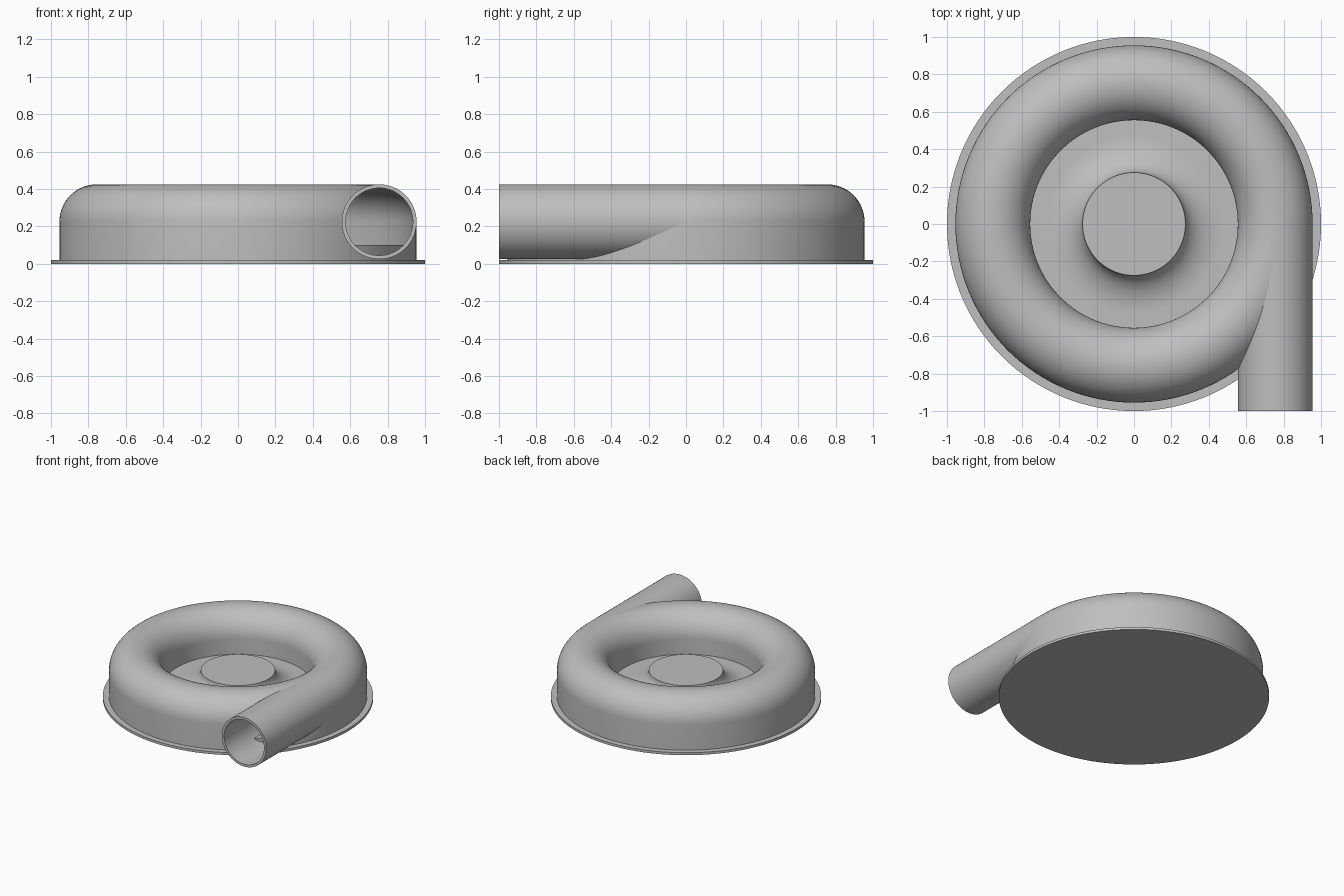
import bpy
import bmesh
from math import sin, cos, pi, radians
from mathutils import Matrix, Vector

cube = bpy.data.objects.get("Cube")
if cube:
    bpy.data.objects.remove(cube, do_unlink=True)

GREY = (0.52, 0.52, 0.52, 1.0)
grey = bpy.data.materials.new("plain grey")
grey.use_nodes = True
grey.diffuse_color = GREY
grey.node_tree.nodes["Principled BSDF"].inputs["Base Color"].default_value = GREY

RING, TUBE, MID = 0.755, 0.2, 0.225    # volute radius, tube radius, axis height
WALL, BASE, FLOOR = 0.02, 0.02, 0.1


def arc(cx, cz, rx, rz, start, end, steps):
    """Points on an elliptical arc, angles in degrees."""
    angles = [radians(start + (end - start) * i / steps) for i in range(steps + 1)]
    return [(cx + rx * cos(a), cz + rz * sin(a)) for a in angles]


def revolve(name, profile, closed, matrix=None, steps=128):
    """Spin an (r, z) profile about z into a solid."""
    bm = bmesh.new()
    verts = [bm.verts.new((r, 0, z)) for r, z in profile]
    pairs = list(zip(verts, verts[1:]))
    if closed:
        pairs.append((verts[-1], verts[0]))
    edges = [bm.edges.new(p) for p in pairs]
    bmesh.ops.spin(bm, geom=verts + edges, cent=(0, 0, 0), axis=(0, 0, 1),
                   angle=2 * pi, steps=steps, use_merge=True)
    bmesh.ops.remove_doubles(bm, verts=bm.verts, dist=0.0001)
    if matrix:
        bm.transform(matrix)
    bmesh.ops.recalc_face_normals(bm, faces=bm.faces)
    mesh = bpy.data.meshes.new(name)
    bm.to_mesh(mesh)
    bm.free()
    mesh.materials.append(grey)
    obj = bpy.data.objects.new(name, mesh)
    bpy.context.collection.objects.link(obj)
    return obj


def activate(obj):
    bpy.ops.object.select_all(action="DESELECT")
    obj.select_set(True)
    bpy.context.view_layer.objects.active = obj


# Round base plate
base = revolve("base_plate", [(0, 0), (1, 0), (1, BASE), (0, BASE)], False)

# Inner floor with the flared hub rising from it
flare = arc(0.48, 0.23, 0.205, 0.23 - FLOOR, 270, 180, 16)
floor = revolve("floor_and_hub", [(0, BASE), (0.93, BASE), (0.93, FLOOR)]
                + flare + [(0, 0.23)], False)

# Hollow ring housing: half-round top on straight inner and outer walls
outer = arc(RING, MID, TUBE, TUBE, 0, 180, 32)
inner = arc(RING, MID, TUBE - WALL, TUBE - WALL, 180, 0, 32)
housing = revolve("ring_housing",
                  [(RING + TUBE, BASE)] + outer + [(RING - TUBE, BASE + 0.01),
                  (RING - TUBE + WALL, BASE + 0.01)] + inner
                  + [(RING + TUBE - WALL, BASE)], True)

# Tangential outlet pipe, running forward from the ring's side
along = Matrix.Translation(Vector((RING, 0, MID))) @ Matrix.Rotation(pi / 2, 4, "X")
bore = TUBE - WALL
pipe = revolve("outlet_pipe", [(bore, 0), (TUBE, 0), (TUBE, 1), (bore, 1)],
               True, along, 64)

# Open the housing wall where the pipe enters
cutter = revolve("bore_cutter", [(0, 0), (bore, 0), (bore, 1.1), (0, 1.1)],
                 False, along, 64)
cutter.hide_render = True
cut = housing.modifiers.new("bore", "BOOLEAN")
cut.operation = "DIFFERENCE"
cut.solver = "EXACT"
cut.object = cutter
activate(housing)
bpy.ops.object.modifier_apply(modifier=cut.name)
bpy.data.objects.remove(cutter, do_unlink=True)

for part in (base, floor, housing, pipe):
    activate(part)
    bpy.ops.object.shade_smooth_by_angle(angle=radians(35))
